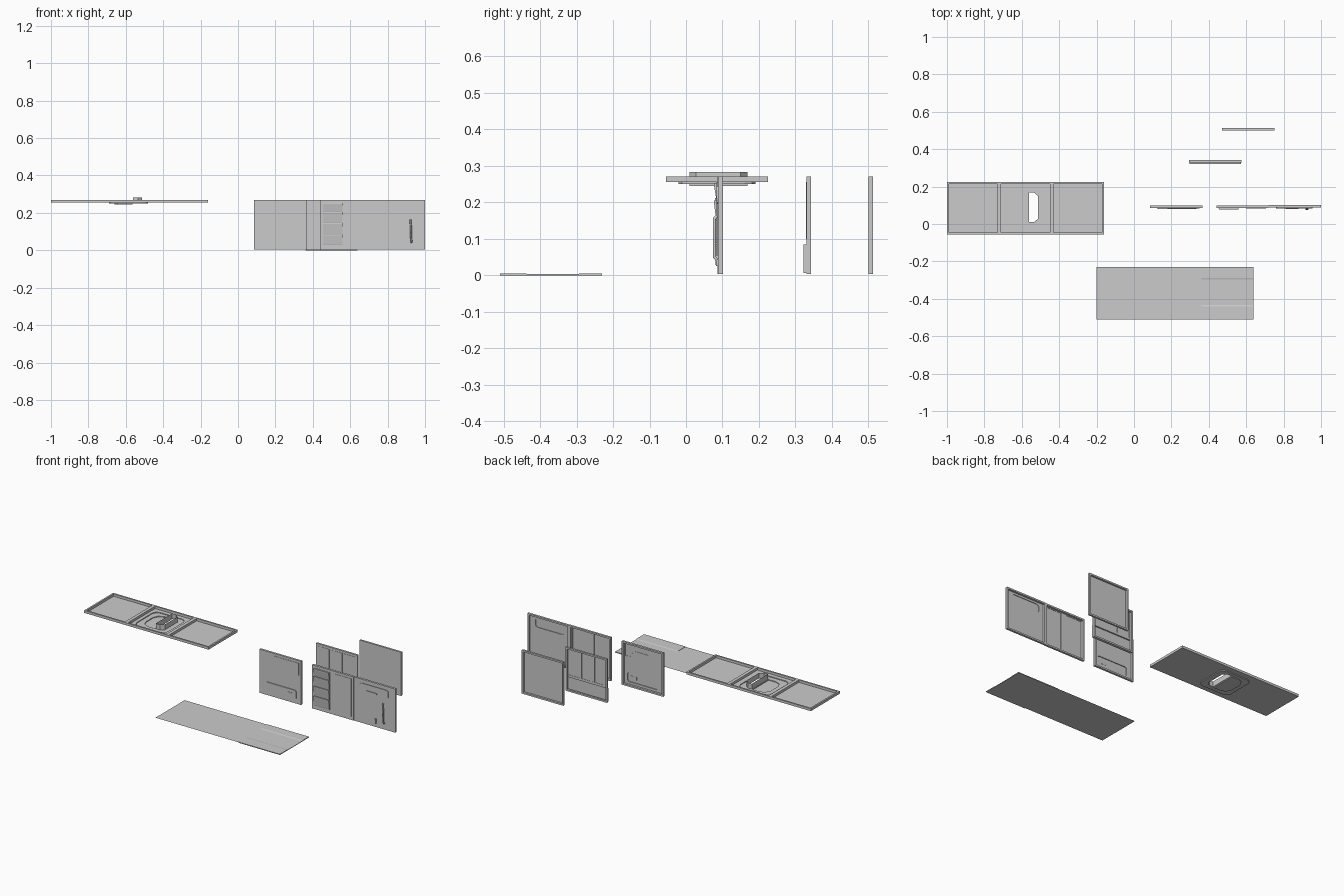
import bpy, bmesh
from mathutils import Vector

if "Cube" in bpy.data.objects:
    bpy.data.objects.remove(bpy.data.objects["Cube"])


def finish(name, bm, smooth=False):
    me = bpy.data.meshes.new(name)
    bm.to_mesh(me)
    bm.free()
    ob = bpy.data.objects.new(name, me)
    bpy.context.collection.objects.link(ob)
    return ob


def pill(u0, v0, u1, v1, c=0.0):
    """Rectangle outline with optional two-step rounded corners of size c."""
    if not c:
        return [(u0, v0), (u1, v0), (u1, v1), (u0, v1)]
    k = c * 0.3
    return [(u0 + c, v0), (u1 - c, v0), (u1 - k, v0 + k), (u1, v0 + c),
            (u1, v1 - c), (u1 - k, v1 - k), (u1 - c, v1), (u0 + c, v1),
            (u0 + k, v1 - k), (u0, v1 - c), (u0, v0 + c), (u0 + k, v0 + k)]


def bump(outline, h, kids=(), is_open=False):
    return dict(outline=outline, h=h, kids=kids, is_open=is_open)


def panel(name, to_world, outer, bumps=(), depth=0.013, rim=0.01):
    """Open-backed pressed sheet: rim behind, stepped bumps in front."""
    bm = bmesh.new()

    def ring(pts, d):
        return [bm.verts.new(to_world(u, v, d)) for u, v in pts]

    def edges(vs):
        out = []
        for a, b in zip(vs, vs[1:] + vs[:1]):
            out.append(bm.edges.get((a, b)) or bm.edges.new((a, b)))
        return out

    def bridge(r0, r1):
        n = len(r0)
        for i in range(n):
            j = (i + 1) % n
            bm.faces.new((r0[i], r0[j], r1[j], r1[i]))

    def fill(loop, d, kids):
        es = edges(loop)
        rings = [ring(k['outline'], d) for k in kids]
        for r in rings:
            es += edges(r)
        if kids:
            bmesh.ops.triangle_fill(bm, use_beauty=True, edges=es)
        else:
            bm.faces.new(loop)
        for k, r in zip(kids, rings):
            top = ring(k['outline'], d + k['h'])
            bridge(r, top)
            if not k['is_open']:
                fill(top, d + k['h'], k['kids'])

    u0, v0, u1, v1 = outer
    base = ring(pill(*outer), 0)
    fill(base, 0, bumps)
    if depth:
        inner = pill(u0 + rim, v0 + rim, u1 - rim, v1 - rim)
        back = ring(pill(*outer), -depth)
        lip = ring(inner, -depth)
        bridge(base, back)
        bridge(back, lip)
        bridge(lip, ring(inner, -0.0004))
    # face the sheet outward
    bmesh.ops.recalc_face_normals(bm, faces=bm.faces)
    out = Vector(to_world(0, 0, 1)) - Vector(to_world(0, 0, 0))
    flat = [f for f in bm.faces if all(v in base for v in f.verts)
            or (abs(f.normal.dot(out)) > 0.9 and base[0] in f.verts)]
    if flat and flat[0].normal.dot(out) < 0:
        bmesh.ops.reverse_faces(bm, faces=bm.faces)
    return finish(name, bm)


def wall(y):
    return lambda u, v, d: (u, y - d, v)


def prism(name, x0, x1, profile):
    """Extrude a (y, z) profile along x."""
    bm = bmesh.new()
    a = [bm.verts.new((x0, y, z)) for y, z in profile]
    b = [bm.verts.new((x1, y, z)) for y, z in profile]
    bm.faces.new(a)
    bm.faces.new(b)
    n = len(a)
    for i in range(n):
        bm.faces.new((a[i], a[(i + 1) % n], b[(i + 1) % n], b[i]))
    bmesh.ops.recalc_face_normals(bm, faces=bm.faces)
    return finish(name, bm)


def box(name, x0, x1, y0, y1, z0, z1):
    return prism(name, x0, x1, [(y0, z0), (y1, z0), (y1, z1), (y0, z1)])


Z0, Z1 = 0.004, 0.27

# Ceiling: three tiles with the finished face down, rims up
down = lambda u, v, d: (u, v, 0.255 - d)
hatch_lid = [(-0.565, 0.01), (-0.565, 0.168), (-0.615, 0.168), (-0.645, 0.155),
             (-0.66, 0.125), (-0.66, 0.053), (-0.645, 0.023), (-0.615, 0.01)]
hatch_hole = [(-0.562, 0.01), (-0.535, 0.01), (-0.513, 0.028),
              (-0.513, 0.15), (-0.535, 0.168), (-0.562, 0.168)]
hatch = bump(pill(-0.69, -0.02, -0.48, 0.19, 0.03), 0.005,
             [bump(hatch_lid, 0.005), bump(hatch_hole, -0.033, is_open=True)])
for i in range(3):
    x = -1 + 0.28 * i
    panel("ceiling_tile_%d" % (i + 1), down, (x, -0.055, x + 0.28, 0.225),
          [hatch] if i == 1 else [], 0.015)

# Floor: two flat tiles and one with a lowered centre walkway
up = lambda u, v, d: (u, v, 0.003 + d)
for i in range(2):
    x = -0.2 + 0.28 * i
    panel("floor_tile_%d" % (i + 1), up, (x, -0.51, x + 0.28, -0.23), depth=0)
prism("floor_channel_tile", 0.36, 0.64,
      [(-0.51, 0), (-0.23, 0), (-0.23, 0.005), (-0.29, 0.005), (-0.298, 0.003),
       (-0.432, 0.003), (-0.44, 0.005), (-0.51, 0.005)])

# Wall with a low locker and a stepped corner plate
corner = [(0.19, 0.222), (0.28, 0.222), (0.305, 0.205), (0.315, 0.185),
          (0.35, 0.18), (0.35, 0.255), (0.18, 0.255), (0.18, 0.235)]
panel("locker_wall", wall(0.086), (0.085, Z0, 0.365, Z1),
      [bump(pill(0.125, 0.028, 0.335, 0.085, 0.012), 0.005), bump(corner, 0.002)])
box("locker_latch", 0.275, 0.315, 0.079, 0.082, 0.045, 0.065)

# Wall with a louvred column and a plain column
panel("louvre_wall", wall(0.086), (0.44, Z0, 0.72, Z1),
      [bump(pill(0.452, 0.025, 0.56, 0.255), 0.002),
       bump(pill(0.60, 0.025, 0.705, 0.255), 0.002)])
levels = [0.027, 0.085, 0.145, 0.205, 0.253]
for i, (a, b) in enumerate(zip(levels, levels[1:])):
    prism("louvre_%d" % (i + 1), 0.454, 0.558,
          [(0.084, a), (0.084, b), (0.077, b), (0.0765, b - 0.005), (0.083, a + 0.003)])

# Wall with an overhead compartment and a lever
panel("compartment_wall", wall(0.088), (0.72, Z0, 1.0, Z1),
      [bump(pill(0.76, 0.195, 0.955, 0.248, 0.015), 0.004)])
box("compartment_grip", 0.81, 0.88, 0.08, 0.084, 0.205, 0.212)
box("switch_box", 0.86, 0.872, 0.082, 0.088, 0.025, 0.055)
cu = bpy.data.curves.new("lever", 'CURVE')
cu.dimensions = '3D'
cu.bevel_depth = 0.005
cu.bevel_resolution = 1
cu.use_fill_caps = True
sp = cu.splines.new('POLY')
pts = [(0.927, 0.085, 0.042), (0.927, 0.078, 0.05), (0.924, 0.078, 0.09),
       (0.925, 0.078, 0.12), (0.922, 0.078, 0.155), (0.922, 0.085, 0.163)]
sp.points.add(len(pts) - 1)
for p, c in zip(sp.points, pts):
    p.co = (*c, 1)
bpy.context.collection.objects.link(bpy.data.objects.new("lever", cu))

# Wall with three upright panels over a full-width ledge
panel("ledge_wall", wall(0.33), (0.295, Z0, 0.575, Z1),
      [bump(pill(x, 0.1, x + 0.075, 0.256), 0.0015) for x in (0.31, 0.3975, 0.485)]
      + [bump(pill(0.297, 0.006, 0.573, 0.085), 0.008)], 0.012)

# Plain wall
panel("plain_wall", wall(0.5), (0.47, Z0, 0.75, Z1), depth=0.012)
